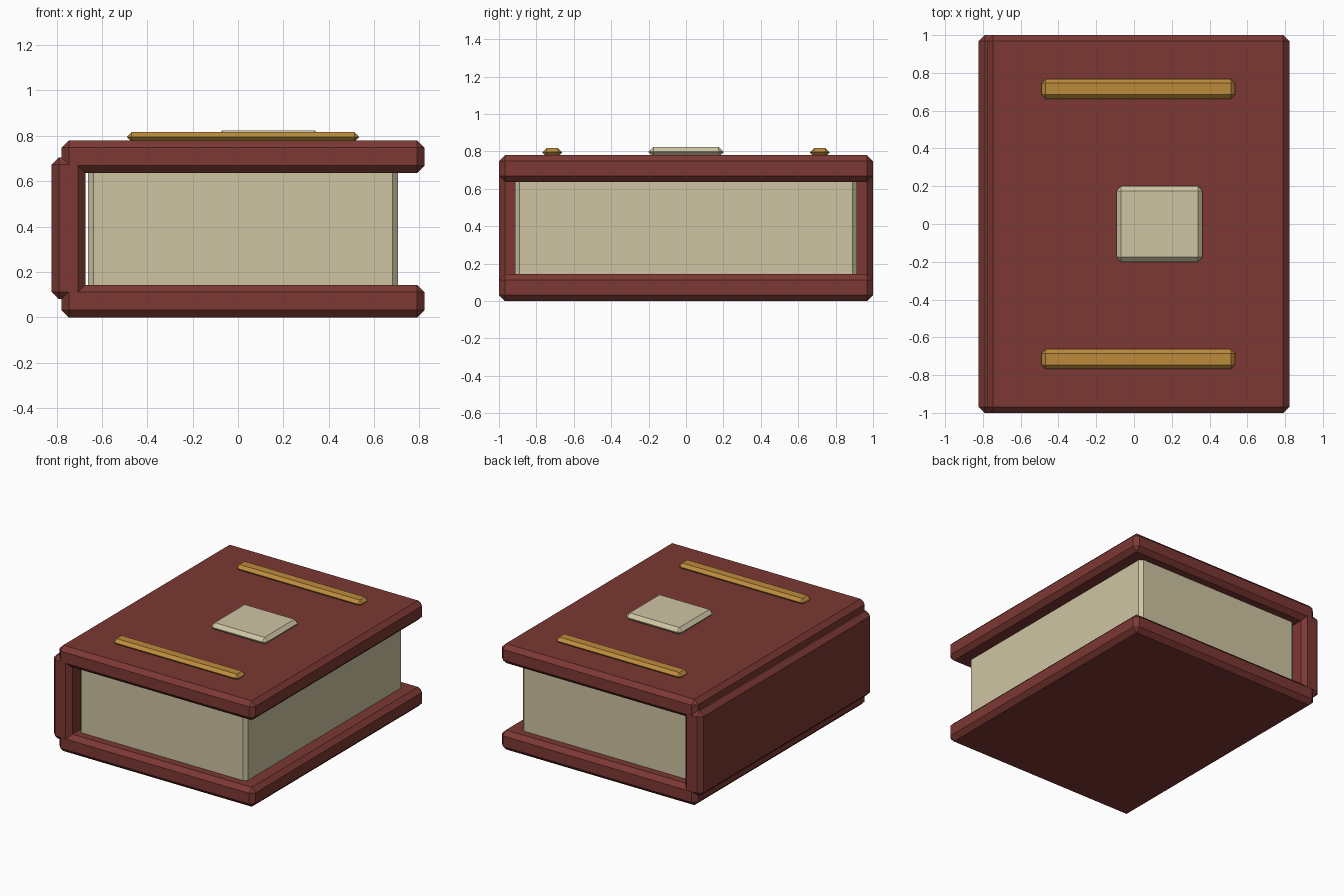
import bpy

if "Cube" in bpy.data.objects:
    bpy.data.objects.remove(bpy.data.objects["Cube"])


def material(name, rgb):
    m = bpy.data.materials.new(name)
    m.diffuse_color = (*rgb, 1)
    m.use_nodes = True
    m.node_tree.nodes["Principled BSDF"].inputs["Base Color"].default_value = m.diffuse_color
    return m


LEATHER = material("red_leather", (0.20, 0.04, 0.033))
PAPER = material("paper", (0.62, 0.56, 0.37))
GOLD = material("gold", (0.50, 0.26, 0.045))


def block(name, x, y, z, bevel, mat):
    """Chamfered box spanning the (min, max) ranges x, y and z."""
    ranges = (x, y, z)
    bpy.ops.mesh.primitive_cube_add(size=1, location=[(a + b) / 2 for a, b in ranges])
    ob = bpy.context.object
    ob.name = name
    ob.scale = [b - a for a, b in ranges]
    bpy.ops.object.transform_apply(location=False, rotation=False, scale=True)
    mod = ob.modifiers.new("chamfer", "BEVEL")
    mod.width = bevel
    mod.segments = 1
    ob.data.materials.append(mat)
    return ob


# Covers and spine
for name, z0 in (("bottom_cover", 0.0), ("top_cover", 0.637)):
    block(name, (-0.778, 0.822), (-1, 1), (z0, z0 + 0.143), 0.032, LEATHER)
block("spine", (-0.822, -0.673), (-1, 1), (0.08, 0.705), 0.032, LEATHER)

# Page block, tucked slightly into both covers
block("pages", (-0.662, 0.706), (-0.914, 0.914), (0.11, 0.67), 0.025, PAPER)

# Raised bands across the top cover
for name, y in (("front_band", -0.715), ("back_band", 0.715)):
    block(name, (-0.49, 0.534), (y - 0.052, y + 0.052), (0.772, 0.817), 0.0215, GOLD)

# Central label plate
block("label_plate", (-0.093, 0.363), (-0.2, 0.2), (0.769, 0.824), 0.025, PAPER)
